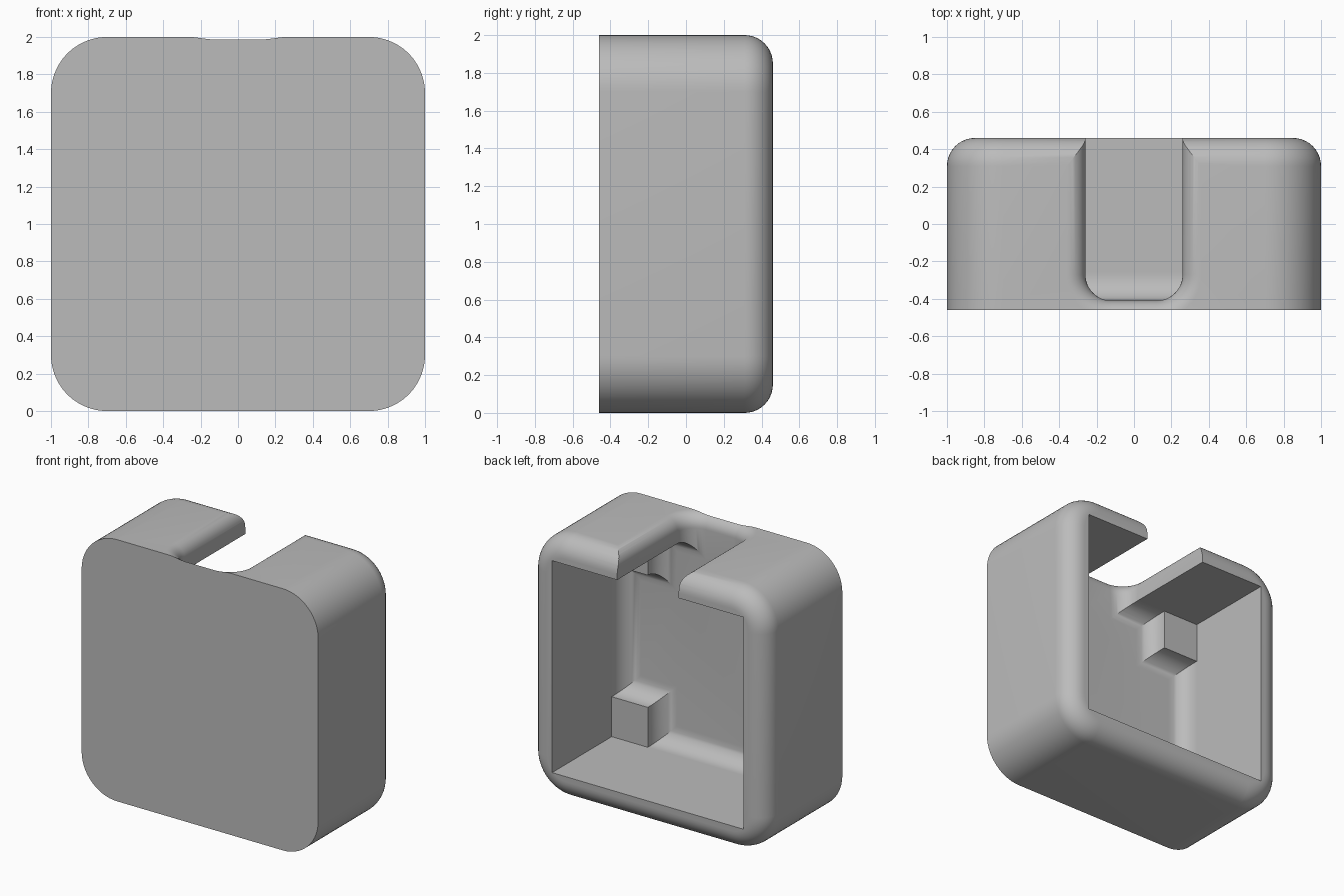
import bpy, bmesh, math

if "Cube" in bpy.data.objects:
    bpy.data.objects.remove(bpy.data.objects["Cube"])

FRONT, BACK = -0.46, 0.46
PLATE = -0.41          # inner face of the thin front plate
CAV = 0.81             # cavity half width
BOSS = 0.505           # inner side of the corner bosses
FIL = 0.14             # inner fillet radius


def loft(name, rings):
    """Closed solid through rings with equal point counts."""
    bm = bmesh.new()
    vs = [[bm.verts.new(p) for p in ring] for ring in rings]
    n = len(vs[0])
    for a, b in zip(vs, vs[1:]):
        for i in range(n):
            j = (i + 1) % n
            bm.faces.new((a[i], a[j], b[j], b[i]))
    bm.faces.new(vs[0])
    bm.faces.new(vs[-1])
    bmesh.ops.recalc_face_normals(bm, faces=bm.faces)
    me = bpy.data.meshes.new(name)
    bm.to_mesh(me)
    bm.free()
    ob = bpy.data.objects.new(name, me)
    bpy.context.collection.objects.link(ob)
    return ob


def arc(cx, cy, r, a0, a1, n):
    return [(cx + r * math.cos(math.radians(a0 + (a1 - a0) * i / n)),
             cy + r * math.sin(math.radians(a0 + (a1 - a0) * i / n))) for i in range(n + 1)]


def quarter(r, n=10):
    """(inset, distance to the end plane) pairs along a quarter round."""
    return [(r - r * math.cos(t), r - r * math.sin(t))
            for t in (math.pi / 2 * i / n for i in range(n + 1))]


def outline(inset, y):
    """Rounded square seen from the front."""
    pts = []
    for k, (sx, sz) in enumerate(((1, 1), (-1, 1), (-1, -1), (1, -1))):
        pts += arc(0.7 * sx, 1 + 0.7 * sz, 0.3 - inset, 90 * k, 90 * k + 90, 14)
    return [(x, y, z) for x, z in pts]


def cross(d, y):
    """Cavity section between the four corner bosses."""
    a, b = CAV - d, BOSS - d
    quad = [(a, b), (b, b), (b, a)]
    pts = []
    for _ in range(4):
        pts += quad
        quad = [(-z, x) for x, z in quad]
    return [(x, y, 1 + z) for x, z in pts]


def slot_ring(o, z):
    """U-shaped slot section, grown outward by o."""
    w, r = 0.26, 0.14
    pts = [(w + o, 0.7), (-w - o, 0.7)]
    pts += arc(-w + r, PLATE + r, r + o, 180, 270, 12)
    pts += arc(w - r, PLATE + r, r + o, 270, 360, 12)
    return [(x, y, z) for x, y in pts]


# Body: rounded square with a rounded back rim
body = loft("housing", [outline(0, FRONT)] + [outline(o, BACK - d) for o, d in quarter(0.15)])

# Cavity above the bosses
square = [(CAV, CAV), (-CAV, CAV), (-CAV, -CAV), (CAV, -CAV)]
upper = loft("cavity_cutter", [[(x, y, 1 + z) for x, z in square] for y in (-0.26, 0.7)])

# Cavity between the bosses, with a filleted floor
lower = loft("boss_cutter", [cross(0, -0.2)] + [cross(o, PLATE + d) for o, d in quarter(FIL)])

# Top slot with a rounded outer lip
R = 0.1
lip = [slot_ring(R - R * math.cos(t), 2 - R + R * math.sin(t))
       for t in (math.pi / 2 * i / 10 for i in range(11))]
slot = loft("slot_cutter", [slot_ring(0, 1.5)] + lip + [slot_ring(R, 2.2)])

cutters = (upper, lower, slot)
for c in cutters:
    c.hide_render = True
    m = body.modifiers.new(c.name, "BOOLEAN")
    m.operation, m.solver, m.object = "DIFFERENCE", "EXACT", c

# Apply the cuts and drop the cutters
dg = bpy.context.evaluated_depsgraph_get()
mesh = bpy.data.meshes.new_from_object(body.evaluated_get(dg))
body.modifiers.clear()
body.data = mesh
for c in cutters:
    bpy.data.objects.remove(c)

# Colour and shading
mat = bpy.data.materials.new("grey")
mat.diffuse_color = (0.5, 0.5, 0.5, 1)
mat.use_nodes = True
mat.node_tree.nodes["Principled BSDF"].inputs["Base Color"].default_value = mat.diffuse_color
mesh.materials.clear()
mesh.materials.append(mat)
bpy.context.view_layer.objects.active = body
body.select_set(True)
bpy.ops.object.shade_smooth_by_angle(angle=math.radians(30))
